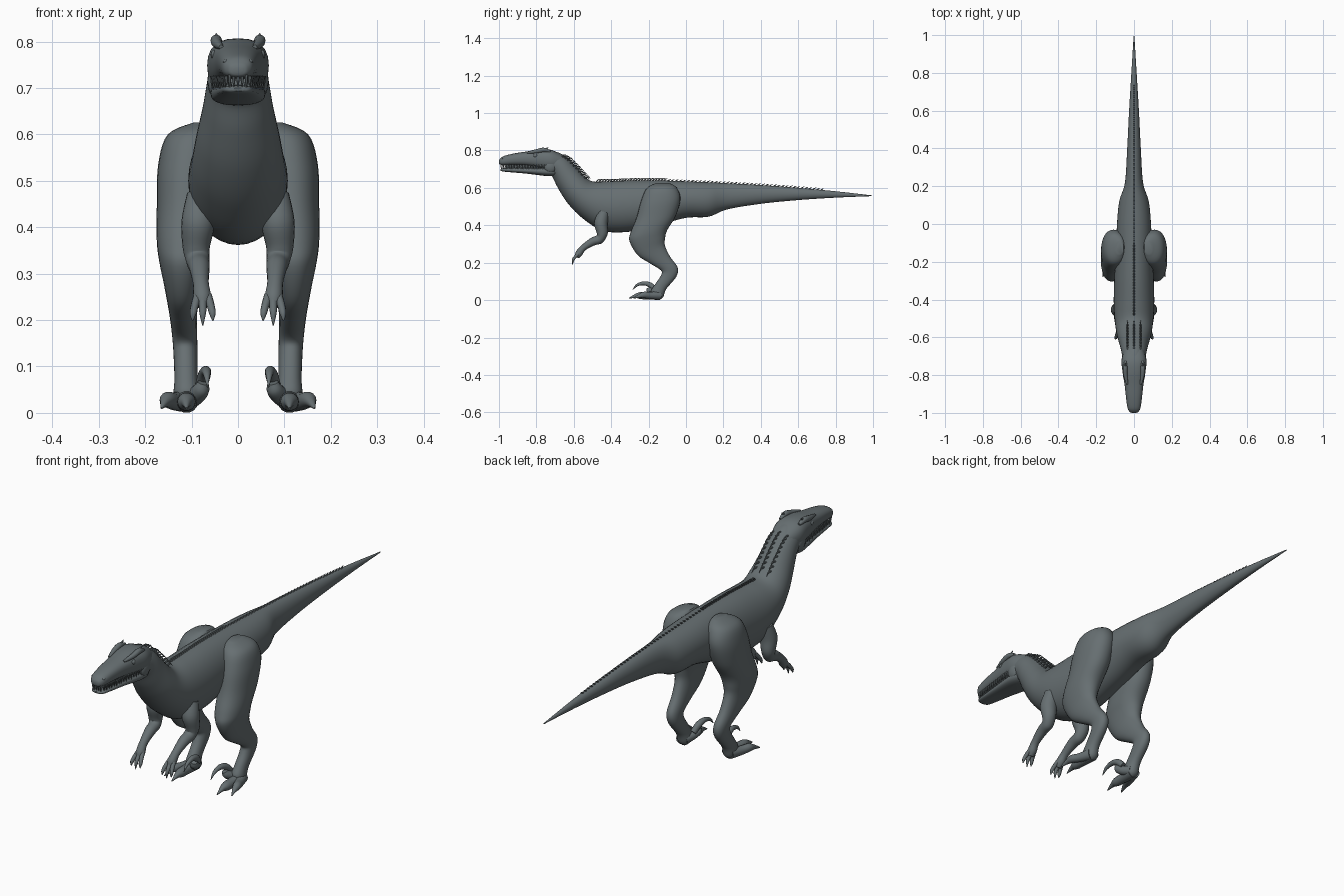
import bpy, bmesh
from math import cos, sin, pi, copysign
from mathutils import Vector

cube = bpy.data.objects.get("Cube")
if cube:
    bpy.data.objects.remove(cube, do_unlink=True)

hide = bpy.data.materials.new("slate grey hide")
hide.use_nodes = True
colour = (0.135, 0.16, 0.168, 1)
hide.diffuse_color = colour
shader = hide.node_tree.nodes["Principled BSDF"]
shader.inputs["Base Color"].default_value = colour
shader.inputs["Roughness"].default_value = 0.6


def catmull(a, b, c, d, t):
    return 0.5 * (2 * b + (c - a) * t + (2 * a - 5 * b + 4 * c - d) * t * t
                  + (3 * b - a - 3 * c + d) * t ** 3)


def loft(bm, rings, steps=5, sides=24, power=2.0):
    """Skin a smooth surface through (centre, half side, half height) rings."""
    last = len(rings) - 1
    fine = []
    for i in range(last):
        four = [rings[max(0, min(last, i + k))] for k in (-1, 0, 1, 2)]
        for s in range(steps):
            fine.append([catmull(*column, s / steps) for column in zip(*four)])
    fine.append(rings[-1])
    loops = []
    for centre, u, v in fine:
        loop = []
        for k in range(sides):
            c, s = cos(2 * pi * k / sides), sin(2 * pi * k / sides)
            c = copysign(abs(c) ** (2 / power), c)
            s = copysign(abs(s) ** (2 / power), s)
            loop.append(bm.verts.new(centre + u * c + v * s))
        loops.append(loop)
    for a, b in zip(loops, loops[1:]):
        for k in range(sides):
            n = (k + 1) % sides
            bm.faces.new((a[k], a[n], b[n], b[k]))
    bm.faces.new(loops[0])
    bm.faces.new(loops[-1])


def slices(rows, side=1):
    """Rings from rows of x, one edge (y, z), opposite edge (y, z), half width."""
    out = []
    for x, ya, za, yb, zb, w in rows:
        a, b = Vector((x * side, ya, za)), Vector((x * side, yb, zb))
        out.append(((a + b) / 2, Vector((w, 0, 0)), (a - b) / 2))
    return out


def tube(points, side=1):
    """Round rings along a path of x, y, z, radius."""
    path = [Vector((x * side, y, z)) for x, y, z, r in points]
    out = []
    for i, p in enumerate(path):
        t = (path[min(i + 1, len(path) - 1)] - path[max(i - 1, 0)]).normalized()
        u = Vector((1, 0, 0))
        u = (u - t * u.dot(t)).normalized()
        r = points[i][3]
        out.append((p, u * r, t.cross(u) * r))
    return out


def finish(name, bm):
    bmesh.ops.recalc_face_normals(bm, faces=bm.faces)
    mesh = bpy.data.meshes.new(name)
    bm.to_mesh(mesh)
    bm.free()
    mesh.materials.append(hide)
    obj = bpy.data.objects.new(name, mesh)
    bpy.context.collection.objects.link(obj)
    bpy.ops.object.select_all(action="DESELECT")
    obj.select_set(True)
    bpy.context.view_layer.objects.active = obj
    bpy.ops.object.shade_smooth_by_angle(angle=0.9)
    return obj


def part(name, rings, **options):
    bm = bmesh.new()
    loft(bm, rings, **options)
    return finish(name, bm)


def ball(name, centre, size):
    bm = bmesh.new()
    bmesh.ops.create_uvsphere(bm, u_segments=12, v_segments=8, radius=1)
    for v in bm.verts:
        v.co = Vector(centre) + Vector(a * b for a, b in zip(v.co, size))
    return finish(name, bm)


def spike(bm, base, tip, radius, bend=(0, 0, 0)):
    base, tip = Vector(base), Vector(tip)
    mid = (base + tip) / 2 + Vector(bend)
    loft(bm, tube([(*base, radius), (*mid, radius * 0.75), (*tip, radius * 0.08)]),
         steps=2, sides=6)


# Tail, trunk and neck in one skin
trunk = [
    (0, .995, .56, .995, .556, .002), (0, .8, .582, .8, .548, .014),
    (0, .6, .6, .6, .535, .026), (0, .4, .615, .4, .515, .036),
    (0, .22, .625, .22, .485, .048), (0, .12, .63, .12, .446, .078),
    (0, 0, .635, 0, .44, .09), (0, -.15, .64, -.15, .4, .096),
    (0, -.3, .64, -.3, .366, .105), (0, -.42, .635, -.44, .37, .107),
    (0, -.5, .635, -.55, .435, .1), (0, -.545, .665, -.63, .515, .09),
    (0, -.585, .71, -.685, .6, .076), (0, -.64, .765, -.715, .66, .066),
    (0, -.7, .795, -.74, .675, .058), (0, -.74, .79, -.75, .69, .04)]
part("body", slices(trunk), steps=6, sides=36)


def back_height(y):
    for a, b in zip(trunk, trunk[1:]):
        if b[1] <= y <= a[1]:
            return a[2] + (b[2] - a[2]) * (y - a[1]) / (b[1] - a[1])
    return trunk[-1][2]


# Skull and lower jaw: y, top, bottom, half width
skull = [(-.66, .775, .69, .05), (-.72, .803, .69, .066), (-.78, .806, .7, .061),
         (-.85, .795, .715, .05), (-.92, .784, .72, .042), (-.975, .77, .72, .034),
         (-.995, .755, .725, .022), (-1, .745, .733, .01)]
jaw = [(-.68, .72, .665, .048), (-.74, .712, .663, .059), (-.85, .709, .676, .046),
       (-.93, .707, .683, .037), (-.98, .705, .688, .029), (-.993, .7, .693, .012)]
for name, rows in (("skull", skull), ("lower_jaw", jaw)):
    part(name, slices([(0, y, t, y, b, w) for y, t, b, w in rows]), power=2.5)
part("mouth_lining", slices([(0, y, .73, y, .695, w) for y, w in
                             ((-.7, .045), (-.85, .036), (-.96, .02))]))


def jaw_width(y, rows):
    for a, b in zip(rows, rows[1:]):
        if b[0] <= y <= a[0]:
            return a[3] + (b[3] - a[3]) * (y - a[0]) / (b[0] - a[0])
    return rows[-1][3]


# Teeth down both jaws
teeth = bmesh.new()
for i in range(16):
    y = -.76 - i * .0145
    for side in (-1, 1):
        x = side * (jaw_width(y, skull) - .007)
        spike(teeth, (x, y, .726), (x, y + .003, .698 + .005 * (i % 2)), .0045)
        x = side * (jaw_width(y - .006, jaw) - .008)
        spike(teeth, (x, y - .006, .7), (x, y - .004, .718), .004)
for x in (-.018, -.009, 0, .009, .018):
    spike(teeth, (x, -.99, .728), (x, -.988, .7), .004)
finish("teeth", teeth)

# Quills: neck rows, back crest, tail crest
quills = bmesh.new()
for x in (-.034, 0, .034):
    for i in range(9):
        y = -.665 + i * .015
        z = back_height(y) - (.012 if x else .003)
        spike(quills, (x, y, z), (x * 1.05, y + .034, z - .012), .0045, (0, .004, .008))
for i in range(25):
    y = -.48 + i * .015
    z = back_height(y) - .004
    spike(quills, (0, y, z), (0, y + .024, z + .016), .005, (0, -.002, .004))
for i in range(40):
    y = -.1 + i * .021
    z = back_height(y) - .003
    spike(quills, (0, y, z), (0, y + .02, z + .011), .004, (0, 0, .002))
finish("quills", quills)

leg = [
    (.075, -.16, .626, -.09, .626, .02), (.097, -.21, .598, -.05, .602, .054),
    (.108, -.24, .53, -.03, .54, .064), (.113, -.265, .44, -.055, .45, .062),
    (.117, -.295, .365, -.1, .375, .058), (.12, -.302, .315, -.112, .33, .049),
    (.12, -.258, .24, -.112, .29, .037), (.118, -.19, .195, -.085, .232, .03),
    (.115, -.133, .158, -.045, .175, .027), (.113, -.135, .13, -.052, .125, .026),
    (.112, -.165, .085, -.105, .06, .025), (.111, -.187, .05, -.122, .016, .028),
    (.111, -.18, .025, -.14, .002, .018)]
arm = [(.08, -.44, .47, .03), (.086, -.455, .41, .036), (.09, -.448, .355, .029),
       (.086, -.462, .326, .025), (.083, -.5, .312, .022), (.08, -.548, .28, .017),
       (.077, -.572, .25, .019), (.076, -.584, .23, .012)]
toes = {
    "middle_toe": [(.111, -.14, .026, .026), (.111, -.2, .024, .021),
                   (.111, -.245, .024, .019), (.111, -.27, .022, .011), (.111, -.305, .01, .002)],
    "outer_toe": [(.118, -.14, .026, .024), (.138, -.19, .025, .019),
                  (.152, -.225, .028, .017), (.158, -.25, .022, .01), (.165, -.28, .01, .002)],
    "inner_toe": [(.105, -.14, .03, .022), (.088, -.175, .04, .02),
                  (.078, -.195, .052, .017), (.075, -.2, .065, .012)],
    "sickle_claw": [(.08, -.165, .055, .013), (.073, -.19, .08, .014),
                    (.069, -.225, .09, .011), (.067, -.262, .08, .007), (.066, -.285, .055, .001)]}

# Limbs and paired head details
for prefix, side in (("left_", 1), ("right_", -1)):
    part(prefix + "leg", slices(leg, side), sides=28, power=2.2)
    part(prefix + "arm", tube(arm, side), sides=20)
    for name, points in toes.items():
        part(prefix + name, tube(points, side), sides=14)
    for spread, name in ((-1, "inner"), (0, "middle"), (1, "outer")):
        x = .076 + spread * .01
        finger = [(x, -.572, .253, .01), (x + spread * .007, -.592, .232, .0085),
                  (x + spread * .011, -.604, .214, .007),
                  (x + spread * .012, -.608, .188 + .01 * abs(spread), .001)]
        part(prefix + name + "_finger", tube(finger, side), sides=10)
    part(prefix + "brow", tube([(.036, -.85, .788, .005), (.045, -.8, .796, .011),
                                (.047, -.76, .803, .012), (.046, -.725, .795, .006)], side), sides=12)
    horn = bmesh.new()
    spike(horn, (side * .044, -.765, .797), (side * .047, -.735, .818), .009)
    finish(prefix + "brow_horn", horn)
    ball(prefix + "eye", (side * .051, -.805, .772), (.008, .012, .01))
    ball(prefix + "nostril", (side * .026, -.972, .757), (.007, .012, .006))
    ball(prefix + "cheek", (side * .05, -.725, .715), (.016, .035, .035))
